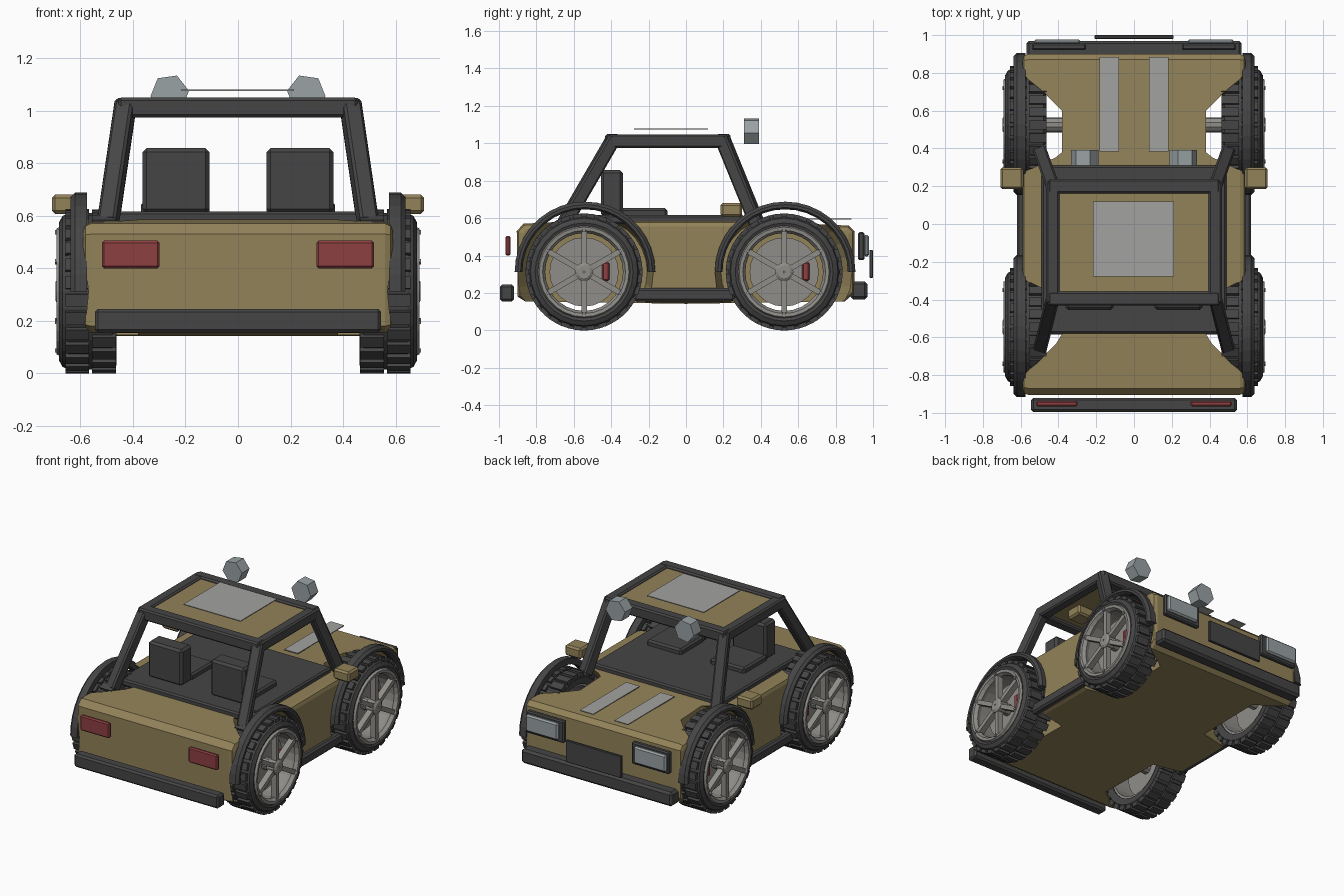
import bpy, bmesh
from math import sin, cos, pi
from mathutils import Vector, Matrix

if "Cube" in bpy.data.objects:
    bpy.data.objects.remove(bpy.data.objects["Cube"])


def material(name, rgb):
    m = bpy.data.materials.new(name)
    m.diffuse_color = (*rgb, 1)
    m.use_nodes = True
    m.node_tree.nodes["Principled BSDF"].inputs["Base Color"].default_value = m.diffuse_color
    return m


TAN = material("tan_paint", (0.29, 0.225, 0.10))
DARK = material("dark_plastic", (0.06, 0.06, 0.06))
RED = material("red", (0.27, 0.05, 0.055))
SILVER = material("silver", (0.36, 0.36, 0.35))
GLASS = material("lamp_glass", (0.32, 0.36, 0.37))
METAL = material("wheel_metal", (0.28, 0.27, 0.25))


def finish(name, bm, mat=None, mirror=False):
    bmesh.ops.recalc_face_normals(bm, faces=bm.faces)
    me = bpy.data.meshes.new(name)
    bm.to_mesh(me)
    bm.free()
    ob = bpy.data.objects.new(name, me)
    bpy.context.collection.objects.link(ob)
    if mat:
        me.materials.append(mat)
    if mirror:
        mod = ob.modifiers.new("Mirror", 'MIRROR')
        mod.use_mirror_merge = False
    return ob


def add_box(bm, x, y, z, bevel=0.0):
    c = Vector(((x[0] + x[1]) / 2, (y[0] + y[1]) / 2, (z[0] + z[1]) / 2))
    size = Matrix.Diagonal((x[1] - x[0], y[1] - y[0], z[1] - z[0], 1))
    vs = bmesh.ops.create_cube(bm, size=1, matrix=Matrix.Translation(c) @ size)['verts']
    if bevel:
        es = list({e for v in vs for e in v.link_edges})
        bmesh.ops.bevel(bm, geom=es, offset=bevel, segments=1, affect='EDGES')


def box(name, x, y, z, mat, bevel=0.0, mirror=False):
    bm = bmesh.new()
    add_box(bm, x, y, z, bevel)
    return finish(name, bm, mat, mirror)


def add_bar(bm, p, q, w, ext=0.0):
    p, q = Vector(p), Vector(q)
    d = q - p
    m = (Matrix.Translation((p + q) / 2) @ d.to_track_quat('Z', 'X').to_matrix().to_4x4()
         @ Matrix.Diagonal((w, w, d.length + ext, 1)))
    vs = bmesh.ops.create_cube(bm, size=1, matrix=m)['verts']
    bmesh.ops.bevel(bm, geom=list({e for v in vs for e in v.link_edges}),
                    offset=0.01, segments=1, affect='EDGES')


def add_lathe(bm, prof, cy, cz, n, a0=0.0, a1=2 * pi):
    """Turn a closed (x, radius) profile about a crosswise axle."""
    full = abs(a1 - a0 - 2 * pi) < 1e-6
    rings = []
    for i in range(n if full else n + 1):
        a = a0 + (a1 - a0) * i / n
        rings.append([bm.verts.new((x, cy + r * cos(a), cz + r * sin(a))) for x, r in prof])
    k = len(prof)
    for i in range(n):
        A, B = rings[i], rings[(i + 1) % len(rings)]
        for j in range(k):
            bm.faces.new((A[j], A[(j + 1) % k], B[(j + 1) % k], B[j]))
    if not full:
        bm.faces.new(rings[0])
        bm.faces.new(rings[-1])


AXLES = {"rear": (-0.545, -1), "front": (0.525, 1)}
WZ = 0.312

# body shell from a side profile
bm = bmesh.new()
side = [(-0.9, 0.18), (-0.86, 0.155), (0, 0.142), (0.85, 0.155), (0.9, 0.2), (0.9, 0.53),
        (0.87, 0.56), (0.32, 0.585), (-0.58, 0.585), (-0.87, 0.57), (-0.905, 0.53)]
f = bm.faces.new([bm.verts.new((-0.59, y, z)) for y, z in side])
ext = bmesh.ops.extrude_face_region(bm, geom=[f])['geom']
bmesh.ops.translate(bm, vec=(1.18, 0, 0), verts=[v for v in ext if isinstance(v, bmesh.types.BMVert)])
rim = [e for e in bm.edges if abs(e.verts[0].co.x - e.verts[1].co.x) < 0.01]
bmesh.ops.bevel(bm, geom=rim, offset=0.03, segments=2, profile=0.5, affect='EDGES')
body = finish("body", bm, TAN)

# flared wheel wells cut from the body
for label, (cy, s) in AXLES.items():
    bm = bmesh.new()
    n = 28
    for side_x in (1, -1):
        loops = []
        for x, y, r in ((0.38, cy - s * 0.05, 0.288), (0.6, cy, 0.372), (0.68, cy, 0.372)):
            loops.append([bm.verts.new((side_x * x, y + r * cos(2 * pi * i / n), WZ + r * sin(2 * pi * i / n)))
                          for i in range(n)])
        for A, B in zip(loops, loops[1:]):
            for i in range(n):
                j = (i + 1) % n
                bm.faces.new((A[i], A[j], B[j], B[i]))
        bm.faces.new(loops[0])
        bm.faces.new(loops[-1])
    cutter = finish(label + "_well_cutter", bm)
    cutter.hide_render = True
    mod = body.modifiers.new("Well", 'BOOLEAN')
    mod.operation = 'DIFFERENCE'
    mod.solver = 'EXACT'
    mod.object = cutter
    bpy.context.view_layer.objects.active = body
    bpy.ops.object.modifier_apply(modifier=mod.name)
    bpy.data.objects.remove(cutter)

# wheels and wheel arches
for label, (cy, s) in AXLES.items():
    bm = bmesh.new()
    add_lathe(bm, [(0.67, 0.235), (0.682, 0.262), (0.668, 0.287), (0.645, 0.298),
                   (0.48, 0.298), (0.462, 0.28), (0.468, 0.235)], cy, WZ, 28)
    lugs = 28
    for i in range(lugs):
        for x0, x1, off in ((0.464, 0.555, 0), (0.568, 0.657, 0.5)):
            lug = bmesh.ops.create_cube(bm, size=1, matrix=(
                Matrix.Translation((0, cy, WZ)) @ Matrix.Rotation(2 * pi * (i + off) / lugs, 4, 'X')
                @ Matrix.Translation(((x0 + x1) / 2, 0, 0.292))
                @ Matrix.Diagonal((x1 - x0, 0.047, 0.04, 1))))
    finish(label + "_tyre", bm, DARK, True)

    bm = bmesh.new()
    add_lathe(bm, [(0.675, 0.247), (0.69, 0.24), (0.688, 0.222), (0.665, 0.208), (0.64, 0.215),
                   (0.475, 0.22), (0.475, 0.24)], cy, WZ, 28)
    add_lathe(bm, [(0.63, 0.005), (0.695, 0.005), (0.695, 0.035), (0.685, 0.05), (0.63, 0.05)], cy, WZ, 12)
    for i in range(6):
        spin = Matrix.Translation((0, cy, WZ)) @ Matrix.Rotation(i * pi / 3, 4, 'X')
        bmesh.ops.create_cube(bm, size=1, matrix=spin @ Matrix.Translation((0.662, 0, 0.13))
                              @ Matrix.Diagonal((0.04, 0.03, 0.18, 1)))
        bmesh.ops.create_cube(bm, size=1, matrix=spin @ Matrix.Translation((0.69, 0, 0.225))
                              @ Matrix.Diagonal((0.014, 0.016, 0.016, 1)))
    finish(label + "_rim", bm, METAL, True)

    bm = bmesh.new()
    add_lathe(bm, [(0.565, 0.01), (0.585, 0.01), (0.585, 0.185), (0.565, 0.185)], cy, WZ, 24)
    add_lathe(bm, [(0.36, 0.005), (0.64, 0.005), (0.64, 0.04), (0.36, 0.04)], cy, WZ, 10)
    finish(label + "_brake_disc", bm, METAL, True)
    box(label + "_caliper", (0.555, 0.62), (cy + 0.095, cy + 0.135), (0.265, 0.365), RED, 0.008, True)

    bm = bmesh.new()
    add_lathe(bm, [(0.575, 0.335), (0.62, 0.335), (0.637, 0.345), (0.637, 0.36), (0.62, 0.376),
                   (0.575, 0.376)], cy + 0.005, WZ, 18, 0, pi)
    finish(label + "_wheel_arch", bm, DARK, True)

# trim, bumpers and lamps
box("side_sill", (0.57, 0.62), (-0.28, 0.26), (0.155, 0.225), DARK, 0.012, True)
box("rear_bumper", (-0.545, 0.545), (-0.995, -0.92), (0.155, 0.245), DARK, 0.012)
box("front_bumper", (-0.57, 0.57), (0.88, 0.97), (0.165, 0.262), DARK, 0.015)
box("front_plate", (-0.21, 0.21), (0.98, 1.0), (0.28, 0.43), DARK, 0.004)
box("tail_lamp", (0.298, 0.518), (-0.965, -0.938), (0.4, 0.505), RED, 0.008, True)
box("headlamp_surround", (0.255, 0.54), (0.92, 0.955), (0.375, 0.525), DARK, 0.008, True)
box("headlamp", (0.285, 0.53), (0.95, 0.978), (0.395, 0.51), GLASS, 0.01, True)
box("side_mirror", (0.585, 0.708), (0.185, 0.3), (0.607, 0.68), TAN, 0.012, True)
box("bonnet_stripe", (0.08, 0.182), (0.385, 0.885), (0.592, 0.598), SILVER, 0, True)

# cabin floor and seats
box("cabin_floor", (-0.49, 0.49), (-0.58, 0.31), (0.57, 0.617), DARK, 0.01)
bm = bmesh.new()
add_box(bm, (0.108, 0.363), (-0.455, -0.338), (0.61, 0.857), 0.015)
add_box(bm, (0.108, 0.37), (-0.35, -0.1), (0.605, 0.653), 0.012)
finish("seat", bm, DARK, True)

# roll cage
W = 0.072
path = [(0.492, -0.64, 0.59), (0.43, -0.395, 1.012), (0.43, 0.2, 1.012), (0.492, 0.372, 0.59)]
bm = bmesh.new()
for p, q in zip(path, path[1:]):
    add_bar(bm, p, q, W, 0.05)
finish("roll_cage_side", bm, DARK, True)
bm = bmesh.new()
for p in path[1:3]:
    add_bar(bm, (-p[0], p[1], p[2]), p, W + 0.003, 0.05)
finish("roll_cage_crossbars", bm, DARK)

# roof panel, blank roof plate and spot lamps
box("roof_panel", (-0.42, 0.42), (-0.38, 0.18), (1.0, 1.035), TAN)
box("roof_plate", (-0.217, 0.213), (-0.277, 0.118), (1.074, 1.08), SILVER)
bm = bmesh.new()
bmesh.ops.create_cone(bm, cap_ends=True, segments=6, radius1=0.074, radius2=0.074, depth=0.082,
                      matrix=Matrix.Translation((0.26, 0.35, 1.065)) @ Matrix.Rotation(pi / 2, 4, 'X')
                      @ Matrix.Rotation(0.38, 4, 'Z'))
finish("spot_lamp", bm, GLASS, True)
